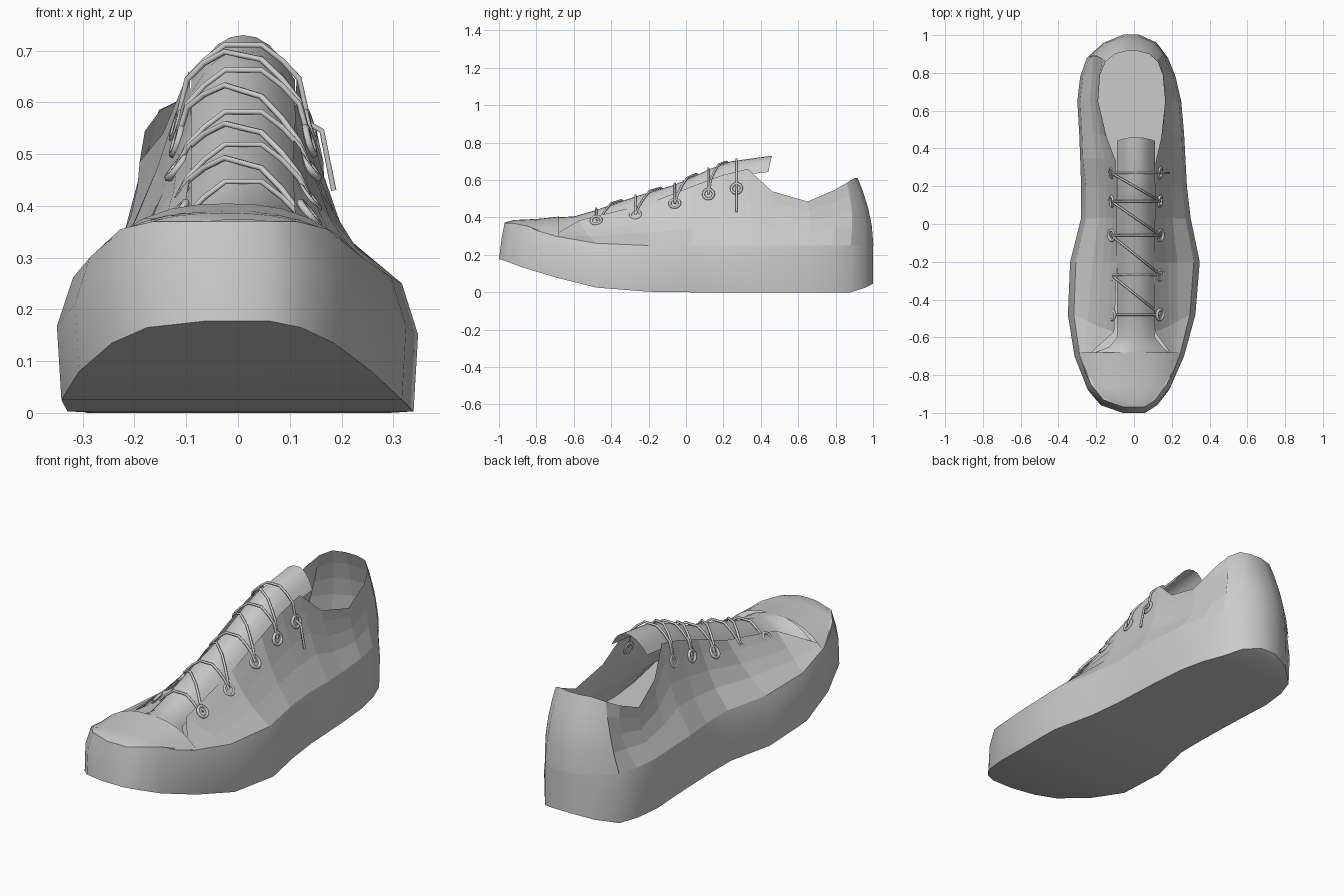
import bpy, bmesh
from mathutils import Vector

if "Cube" in bpy.data.objects:
    bpy.data.objects.remove(bpy.data.objects["Cube"])

# Footprint stations: y, right x, left x, sole bottom z, sole top z
FOOT = [(-1, .06, -.06, .178, .37), (-.96, .125, -.18, .165, .37), (-.88, .19, -.25, .135, .355),
        (-.70, .265, -.315, .08, .30), (-.48, .325, -.35, .025, .262), (-.20, .348, -.338, .003, .25),
        (.03, .30, -.28, 0, .25), (.20, .28, -.28, 0, .25), (.35, .272, -.285, 0, .25),
        (.48, .265, -.29, 0, .25), (.65, .25, -.30, 0, .25), (.78, .22, -.285, 0, .25),
        (.88, .18, -.25, 0, .25), (.96, .12, -.16, .025, .25), (1, .03, -.06, .045, .25)]
# Upper edge from station 3 on: right x, left x, y, z
EDGE = [(.19, -.235, -.68, .32), (.11, -.105, -.57, .385), (.105, -.09, -.20, .475),
        (.11, -.09, .03, .565), (.112, -.092, .19, .625), (.115, -.095, .33, .66),
        (.145, -.145, .46, .54), (.165, -.19, .65, .485), (.152, -.18, .79, .545),
        (.125, -.15, .86, .585), (.08, -.10, .90, .61), (.02, -.04, .915, .612)]


def lerp_table(table, y):
    for (a, va), (b, vb) in zip(table, table[1:]):
        if y <= b:
            t = max(0, (y - a) / (b - a))
            return va + (vb - va) * t
    return table[-1][1]


def loft(name, rows, closed=False, angle=None):
    bm = bmesh.new()
    grid = [[bm.verts.new(p) for p in row] for row in rows]
    n = len(rows[0])
    for r0, r1 in zip(grid, grid[1:]):
        for i in range(n if closed else n - 1):
            j = (i + 1) % n
            bm.faces.new((r0[i], r0[j], r1[j], r1[i]))
    bmesh.ops.remove_doubles(bm, verts=bm.verts, dist=.0005)
    bmesh.ops.recalc_face_normals(bm, faces=bm.faces)
    me = bpy.data.meshes.new(name)
    bm.to_mesh(me)
    bm.free()
    ob = bpy.data.objects.new(name, me)
    bpy.context.collection.objects.link(ob)
    if angle:
        bpy.ops.object.select_all(action='DESELECT')
        ob.select_set(True)
        bpy.context.view_layer.objects.active = ob
        bpy.ops.object.shade_smooth_by_angle(angle=angle)
    return ob


def sole_point(s, side, level):
    y, x, z = s[0], s[1 + side], s[3]
    k, lift, toe = [(.975, 0, 0), (1, .6, .015), (.91, 1, .03)][level]
    if level == 2 and y > .3:
        k = .95
    return Vector((x * k, y + (toe if y < -.8 else 0), z + (s[4] - z) * lift))


def around(fn, count):
    return [fn(i, 0) for i in range(count)] + [fn(i, 1) for i in reversed(range(count))]


# Sole: side wall, tread and insole
loft("sole_wall", [around(lambda i, s: sole_point(FOOT[i], s, k), len(FOOT)) for k in range(3)],
     closed=True, angle=.6)
for name, level in (("sole_tread", 0), ("insole", 2)):
    loft(name, [[sole_point(f, 0, level), sole_point(f, 1, level)] for f in FOOT], angle=.6)


# Upper: side quarters wrapping round the heel, hollowed a little at the sides
def upper_point(i, side, t):
    e = EDGE[i]
    a = sole_point(FOOT[i + 3], side, 2)
    p = a.lerp(Vector((e[side], e[2], e[3])), t)
    b = 4 * t * (1 - t)
    hollow = .02 if i >= 9 else -.04 if i < 2 else -.11
    return Vector((p.x * (1 + hollow * b), p.y * (1 + .02 * b), p.z))


HEIGHTS = (0, .3, .55, .8, 1)
rows = [around(lambda i, s: upper_point(i, s, t), len(EDGE)) for t in HEIGHTS]
loft("upper", rows)

# Heel counter: thin panel over the back of the upper
mid = len(EDGE)
panel = [[Vector((p.x * 1.02, p.y + .002, p.z)) for p in row[mid - 3:mid + 3]] for row in rows]
loft("heel_counter", panel, angle=.6)

# Toe cap: domed sections between the two sole edges
cap = []
for y, h in ((-1, .003), (-.95, .018), (-.9, .03), (-.79, .065), (-.68, .108)):
    xr = lerp_table([(f[0], f[1]) for f in FOOT], y) * .91
    xl = lerp_table([(f[0], f[2]) for f in FOOT], y) * .91
    zt = lerp_table([(f[0], f[4]) for f in FOOT], y)
    shift = .03 if y < -.8 else 0
    cap.append([(xr + (xl - xr) * u / 10, y + shift, zt + h * (1 - abs(u / 5 - 1) ** 2.6))
                for u in range(11)])
loft("toe_cap", cap, angle=.6)

# Tongue: arched strip flaring out under the toe cap
APEX = [(-.69, .402), (-.65, .403), (-.6, .405), (-.48, .44), (-.27, .512), (-.06, .575),
        (.13, .66), (.24, .70), (.46, .73)]
tongue = []
for y, z in APEX:
    half, drop = {-.69: (.21, .09), -.65: (.14, .065)}.get(y, (.10, .055 + .03 * (y + .6)))
    cx = -.02 if y == -.69 else .01
    tongue.append([(cx + half * u / 4, y - (.02 * abs(u / 4) ** 2 if y > .4 else 0),
                    z - drop * abs(u / 4) ** 2.2) for u in range(-4, 5)])
loft("tongue", tongue, angle=.6)


# Laces and eyelets
def lace(name, pts, r=.006):
    cu = bpy.data.curves.new(name, 'CURVE')
    cu.dimensions = '3D'
    cu.bevel_depth = r
    cu.bevel_resolution = 1
    cu.use_fill_caps = True
    sp = cu.splines.new('POLY')
    sp.points.add(len(pts) - 1)
    for q, p in zip(sp.points, pts):
        q.co = (*p, 1)
    bpy.context.collection.objects.link(bpy.data.objects.new(name, cu))


def over_tongue(name, right, left):
    # from right eyelet, over the tongue, to left eyelet
    pts = [right]
    for x, d in ((.118, -.065), (.085, -.03), (.045, .0), (-.025, .0), (-.065, -.03), (-.098, -.065)):
        y = right[1] + (left[1] - right[1]) * (.14 - x) / .26
        pts.append((x, y, lerp_table(APEX, y) + d + .007))
    lace(name, pts + [left])


EYELETS = [(.27, .555), (.12, .525), (-.06, .475), (-.27, .415), (-.48, .385)]
for i, (y, z) in enumerate(EYELETS):
    right, left = (.138, y, z), (-.118, y, z)
    for p, s in ((right, 1), (left, -1)):
        bpy.ops.mesh.primitive_torus_add(major_radius=.027, minor_radius=.008, major_segments=14,
                                         minor_segments=6, location=p)
        ob = bpy.context.object
        ob.name = "eyelet"
        slope = .3 if y > 0 else .8
        ob.rotation_mode = 'QUATERNION'
        ob.rotation_quaternion = Vector((s, -.1, slope)).to_track_quat('Z', 'Y')
        bpy.ops.object.shade_smooth()
    over_tongue("lace_bar", right, left)
    if i < 4:
        over_tongue("lace_diagonal", (.138, *EYELETS[i + 1]), left)

# Loose lace end
lace("lace_end", [(.135, .27, .56), (.162, .27, .545), (.185, .27, .43)])
